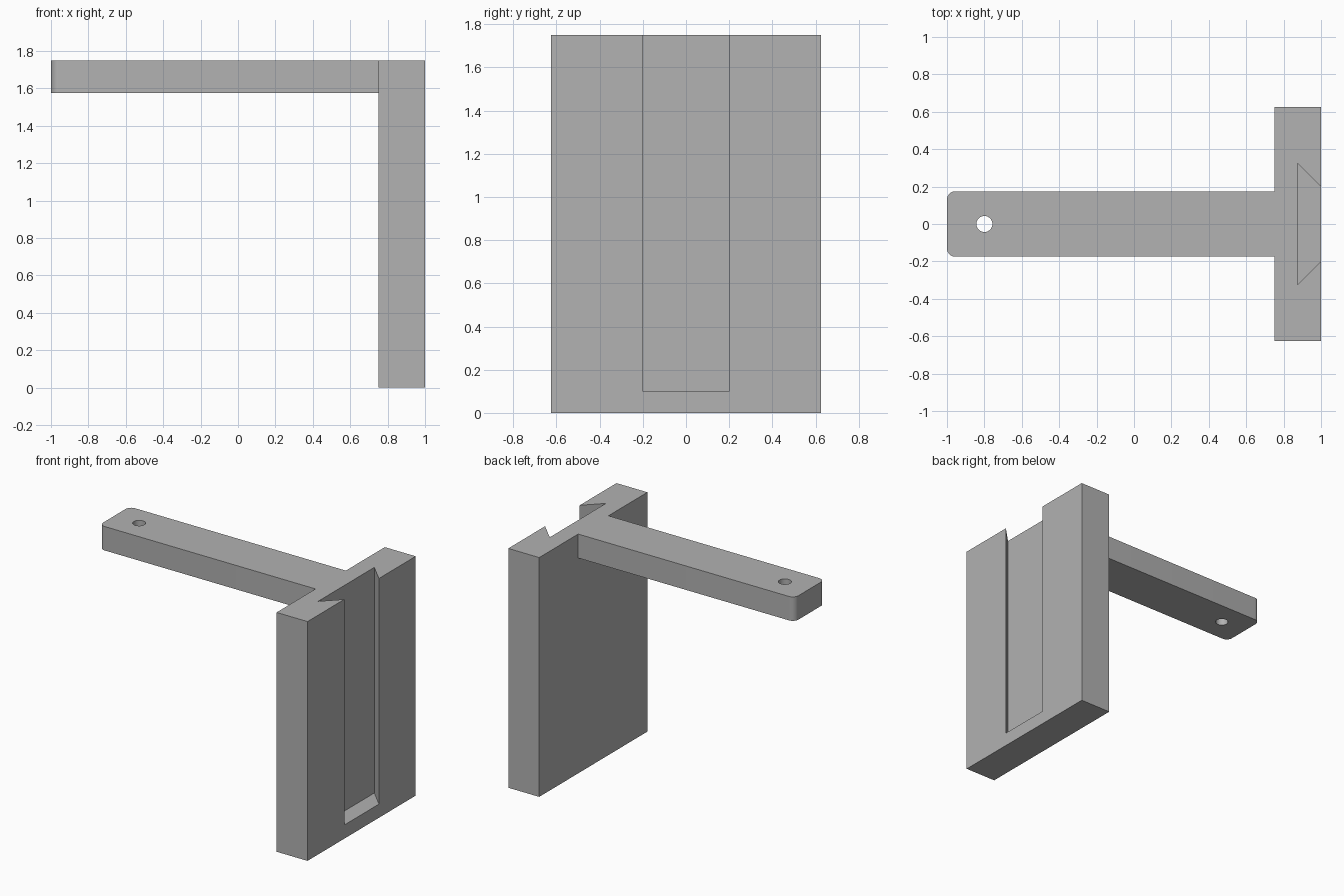
import bpy
import bmesh
from math import cos, sin, pi, radians

cube = bpy.data.objects.get("Cube")
if cube:
    bpy.data.objects.remove(cube, do_unlink=True)

# Single plain grey material
grey = bpy.data.materials.new("plain_grey")
grey.use_nodes = True
colour = (0.445, 0.445, 0.445, 1)
grey.diffuse_color = colour
grey.node_tree.nodes["Principled BSDF"].inputs["Base Color"].default_value = colour


def arc(cx, cy, r, start, end, steps):
    """Points along an arc, angles in degrees."""
    angles = [radians(start + (end - start) * i / steps) for i in range(steps + 1)]
    return [(cx + r * cos(a), cy + r * sin(a)) for a in angles]


def extrude_profile(name, points, z0, z1):
    """Solid prism from a counter-clockwise outline in the xy plane."""
    bm = bmesh.new()
    base = bm.faces.new([bm.verts.new((x, y, z0)) for x, y in points])
    top = bmesh.ops.extrude_face_region(bm, geom=[base])["geom"]
    verts = [v for v in top if isinstance(v, bmesh.types.BMVert)]
    bmesh.ops.translate(bm, verts=verts, vec=(0, 0, z1 - z0))
    bmesh.ops.recalc_face_normals(bm, faces=bm.faces)
    mesh = bpy.data.meshes.new(name)
    bm.to_mesh(mesh)
    bm.free()
    mesh.materials.append(grey)
    obj = bpy.data.objects.new(name, mesh)
    bpy.context.collection.objects.link(obj)
    return obj


def combine(target, tool, operation):
    """Apply an exact boolean and discard the tool object."""
    tool.hide_render = True
    mod = target.modifiers.new(operation.title(), "BOOLEAN")
    mod.operation = operation
    mod.solver = "EXACT"
    mod.object = tool
    bpy.ops.object.select_all(action="DESELECT")
    bpy.context.view_layer.objects.active = target
    target.select_set(True)
    bpy.ops.object.modifier_apply(modifier=mod.name)
    bpy.data.objects.remove(tool, do_unlink=True)


HEIGHT = 1.75
PLATE_BACK, PLATE_FACE = 0.75, 1.0
PLATE_HALF, ARM_HALF = 0.625, 0.175
CORNER = 0.045

# Upright plate
bracket = extrude_profile(
    "bracket_plate_and_arm",
    [(PLATE_BACK, -PLATE_HALF), (PLATE_FACE, -PLATE_HALF),
     (PLATE_FACE, PLATE_HALF), (PLATE_BACK, PLATE_HALF)], 0, HEIGHT)

# Horizontal arm with rounded free end, rooted slightly inside the plate
root = PLATE_BACK + 0.05
cx, cy = -1 + CORNER, ARM_HALF - CORNER
arm = extrude_profile(
    "arm",
    [(root, -ARM_HALF), (root, ARM_HALF)]
    + arc(cx, cy, CORNER, 90, 180, 8) + arc(cx, -cy, CORNER, 180, 270, 8),
    1.575, HEIGHT)
combine(bracket, arm, "UNION")

# Dovetail slot, open at the top and closed near the bottom
slot_floor, lip, undercut, over = 0.875, 0.2, 0.325, 0.05
slot = extrude_profile(
    "dovetail_cutter",
    [(slot_floor, -undercut), (PLATE_FACE, -lip), (PLATE_FACE + over, -lip),
     (PLATE_FACE + over, lip), (PLATE_FACE, lip), (slot_floor, undercut)],
    0.1, HEIGHT + over)
combine(bracket, slot, "DIFFERENCE")

# Round hole through the end of the arm
hole = extrude_profile("hole_cutter", arc(-0.8, 0, 0.043, 0, 350, 35), 1.5, HEIGHT + over)
combine(bracket, hole, "DIFFERENCE")

bpy.ops.object.shade_smooth_by_angle(angle=radians(30))
